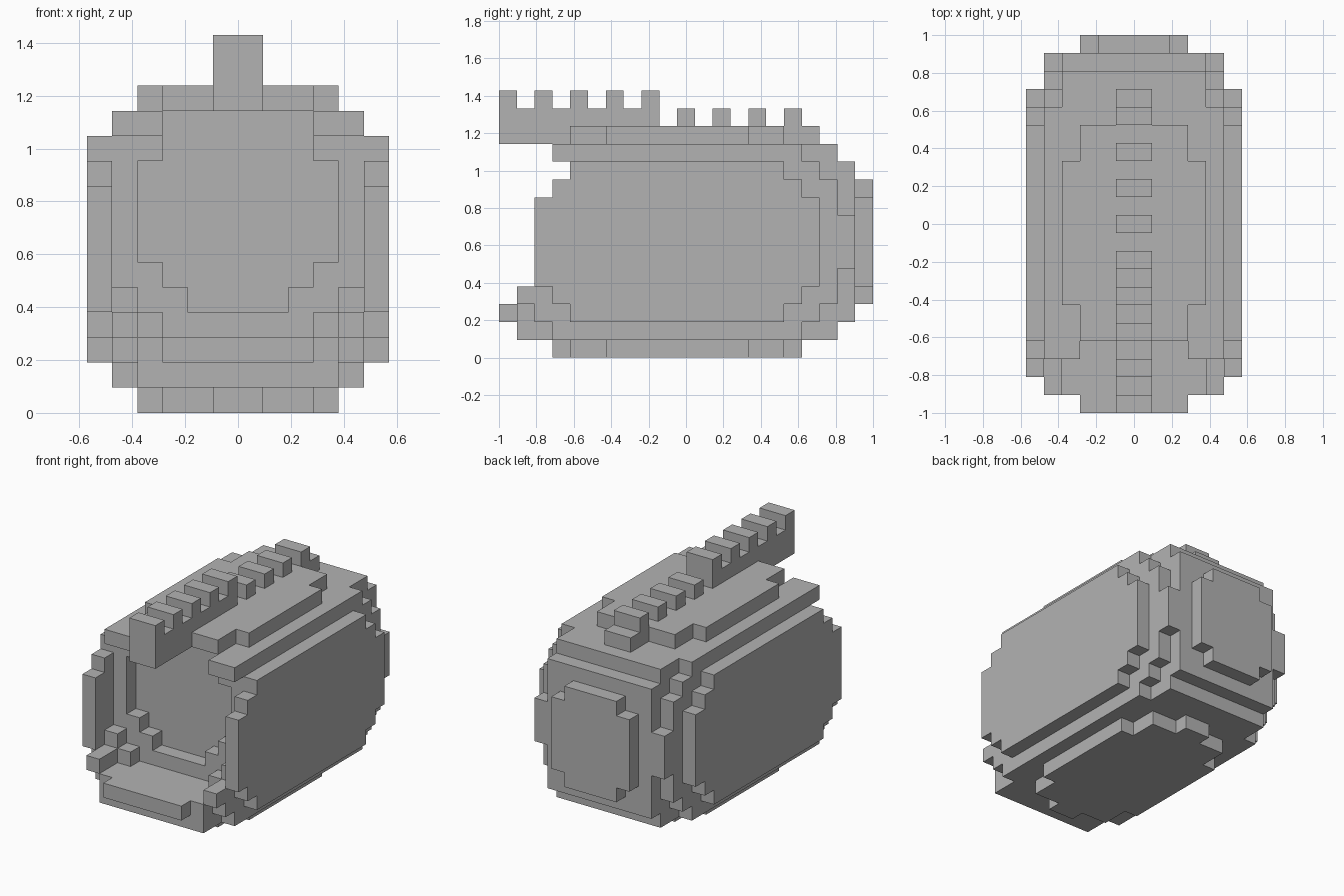
import bpy
import bmesh
from mathutils import Vector

cube = bpy.data.objects.get("Cube")
if cube:
    bpy.data.objects.remove(cube)

U = 2 / 21  # size of one block

grey = bpy.data.materials.new("plain grey")
grey.use_nodes = True
colour = (0.45, 0.45, 0.45, 1)
grey.diffuse_color = colour
grey.node_tree.nodes["Principled BSDF"].inputs["Base Color"].default_value = colour

cells = {}  # block position -> part name


def fill(part, x, y, z):
    """Fill a box of blocks, mirrored left and right; x counts from the middle."""
    for i in range(*x):
        for j in range(*y):
            for k in range(*z):
                cells.setdefault((i, j, k), part)
                cells.setdefault((-1 - i, j, k), part)


def carve(x, y, z):
    """Remove a box of blocks on both sides."""
    for i in range(*x):
        for j in range(*y):
            for k in range(*z):
                cells.pop((i, j, k), None)
                cells.pop((-1 - i, j, k), None)


# Side plates, with stepped corners
for inset, z in ((2, (2, 11)), (1, (3, 10)), (0, (4, 9))):
    fill("side_plates", (5, 6), (2 + inset, 18 - inset), z)

# Main shell and its stepped rear corners
fill("shell", (0, 4), (4, 20), (2, 11))
fill("shell", (0, 4), (4, 19), (1, 12))
for end, z in ((17, (1, 12)), (18, (2, 11)), (19, (3, 10)), (20, (5, 8))):
    fill("shell", (4, 5), (4, end), z)

# Brow prongs on either side of the opening
fill("brow", (3, 5), (3, 4), (11, 12))

# Recessed face opening
carve((0, 2), (4, 5), (4, 12))
carve((2, 3), (4, 5), (5, 12))
carve((3, 4), (4, 5), (6, 10))

# Jaw floor, lip and stepped corner guards
fill("jaw", (0, 4), (1, 4), (1, 3))
fill("jaw", (0, 3), (0, 1), (2, 3))
fill("jaw_guards", (4, 5), (3, 4), (1, 5))
fill("jaw_guards", (4, 5), (2, 3), (2, 4))
fill("jaw_guards", (4, 5), (1, 2), (3, 4))
fill("jaw_guards", (3, 4), (3, 4), (3, 4))

# Rear plate
fill("rear_plate", (0, 3), (20, 21), (4, 9))
fill("rear_plate", (0, 2), (20, 21), (3, 10))

# Top and bottom plates, tapering in steps toward both ends
for name, k, first in (("top_plate", 12, 4), ("bottom_plate", 0, 3)):
    fill(name, (3, 4), (6, 14), (k, k + 1))
    fill(name, (1, 3), (4, 16), (k, k + 1))
    fill(name, (0, 1), (first, 18 if k else 17), (k, k + 1))

# Crest: tall toothed front overhanging the opening, low teeth behind
fill("crest", (0, 1), (0, 9), (12, 14))
for j in range(0, 10, 2):
    fill("crest", (0, 1), (j, j + 1), (14, 15))
for j in range(10, 18, 2):
    fill("crest", (0, 1), (j, j + 1), (13, 14))


def build(part):
    """Make the outer faces of one part and merge the flat areas."""
    bm = bmesh.new()
    verts = {}

    def corner(p):
        key = tuple(round(c) for c in p)
        if key not in verts:
            i, j, k = key
            verts[key] = bm.verts.new((i * U, j * U - 1, k * U))
        return verts[key]

    for cell, owner in cells.items():
        if owner != part:
            continue
        centre = Vector(cell) + Vector((0.5, 0.5, 0.5))
        for axis in range(3):
            for side in (-1, 1):
                n = Vector((0, 0, 0))
                n[axis] = side
                if tuple(round(c) for c in Vector(cell) + n) in cells:
                    continue
                a = Vector((0, 0, 0))
                a[(axis + 1) % 3] = 1
                b = n.cross(a)
                mid = centre + n / 2
                ring = [mid + (s * a + t * b) / 2
                        for s, t in ((-1, -1), (1, -1), (1, 1), (-1, 1))]
                bm.faces.new([corner(p) for p in ring])
    bmesh.ops.dissolve_limit(bm, angle_limit=0.01,
                             verts=bm.verts, edges=bm.edges)
    mesh = bpy.data.meshes.new(part)
    bm.to_mesh(mesh)
    bm.free()
    mesh.materials.append(grey)
    bpy.context.collection.objects.link(bpy.data.objects.new(part, mesh))


for part in sorted(set(cells.values())):
    build(part)
